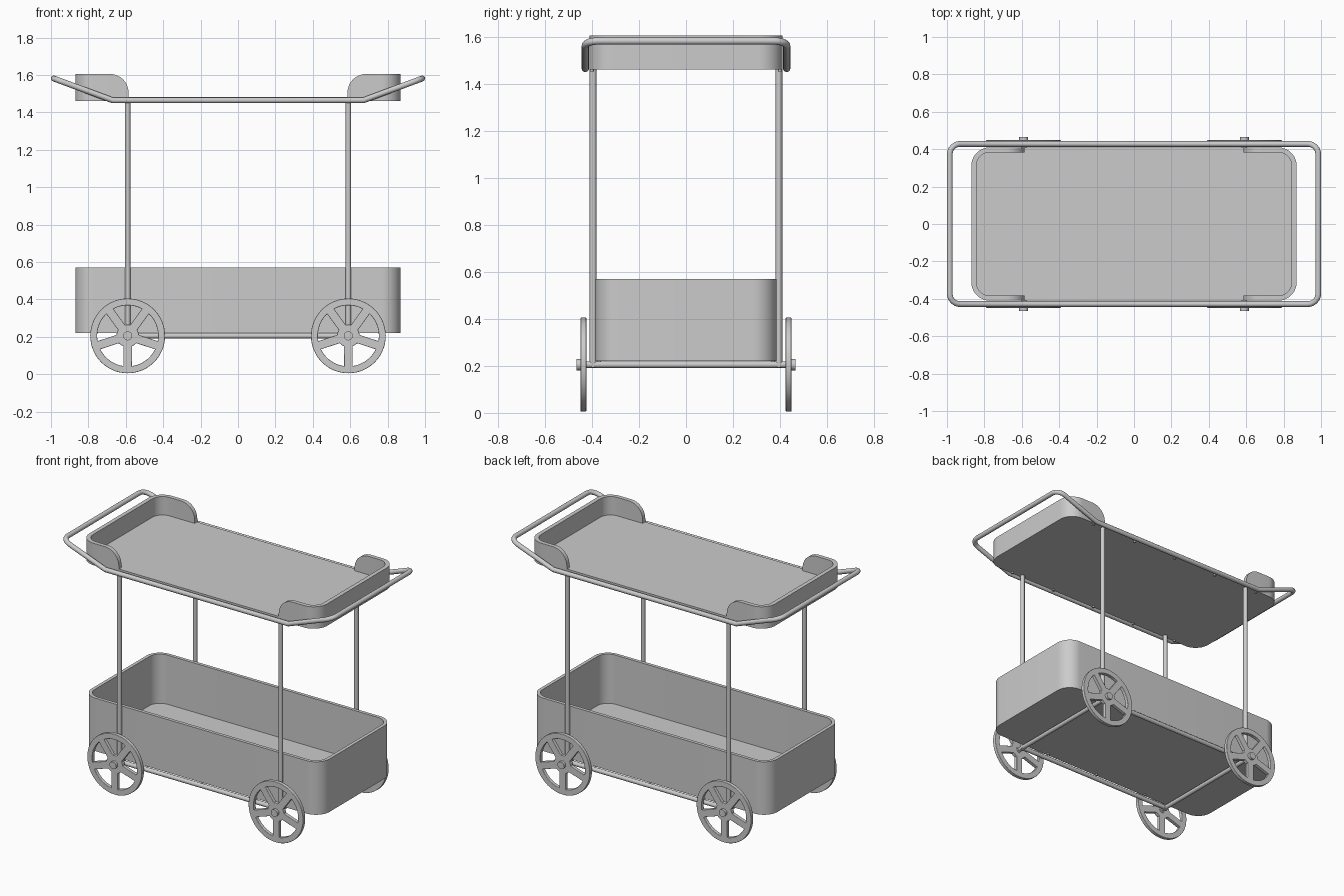
import bpy, bmesh, math
from mathutils import Vector
from math import sin, cos, pi, radians

if "Cube" in bpy.data.objects:
    bpy.data.objects.remove(bpy.data.objects["Cube"])


def finish(ob, angle=35):
    bpy.ops.object.select_all(action='DESELECT')
    bpy.context.view_layer.objects.active = ob
    ob.select_set(True)
    if ob.type == 'CURVE':
        bpy.ops.object.convert(target='MESH')
        ob = bpy.context.object
    bpy.ops.object.shade_smooth_by_angle(angle=radians(angle))
    return ob


def from_bmesh(name, bm):
    bmesh.ops.recalc_face_normals(bm, faces=bm.faces)
    me = bpy.data.meshes.new(name)
    bm.to_mesh(me)
    bm.free()
    ob = bpy.data.objects.new(name, me)
    bpy.context.collection.objects.link(ob)
    return finish(ob)


def tube(name, pts, r=0.0145, cyclic=False):
    cu = bpy.data.curves.new(name, 'CURVE')
    cu.dimensions = '3D'
    cu.bevel_depth = r
    cu.bevel_resolution = 4
    cu.use_fill_caps = True
    sp = cu.splines.new('POLY')
    sp.points.add(len(pts) - 1)
    for p, c in zip(sp.points, pts):
        p.co = (*c, 1)
    sp.use_cyclic_u = cyclic
    ob = bpy.data.objects.new(name, cu)
    bpy.context.collection.objects.link(ob)
    return finish(ob, 50)


def cylinder(name, loc, r, depth, rot=(0, 0, 0), n=24):
    bpy.ops.mesh.primitive_cylinder_add(vertices=n, radius=r, depth=depth, location=loc, rotation=rot)
    bpy.context.object.name = name
    return finish(bpy.context.object)


def corner(hx, hy, r, n=12):
    """Quarter arc at +x +y, running from the side towards the end, with normals."""
    out = []
    for i in range(n + 1):
        a = pi / 2 * (1 - i / n)
        nrm = Vector((cos(a), sin(a)))
        out.append((Vector((hx - r, hy - r)) + nrm * r, nrm))
    return out


def mirror_path(path, sx, sy):
    return [(Vector((p.x * sx, p.y * sy)), Vector((n.x * sx, n.y * sy))) for p, n in path]


def rounded_rect(hx, hy, r):
    c = corner(hx, hy, r)
    return (c + mirror_path(c, 1, -1)[::-1] + mirror_path(c, -1, -1) + mirror_path(c, -1, 1)[::-1])


def wall(name, path, t, z0, top, closed):
    """Sweep a thin upright wall along a plan path; top(x) gives its height."""
    bm = bmesh.new()
    rings = []
    for p, n in path:
        q, z1 = p - n * t, top(p.x)
        rings.append([bm.verts.new(c) for c in
                      ((p.x, p.y, z0), (p.x, p.y, z1), (q.x, q.y, z1), (q.x, q.y, z0))])
    pairs = list(zip(rings, rings[1:]))
    if closed:
        pairs.append((rings[-1], rings[0]))
    else:
        bm.faces.new(rings[0])
        bm.faces.new(rings[-1])
    for a, b in pairs:
        for i in range(4):
            j = (i + 1) % 4
            bm.faces.new((a[i], a[j], b[j], b[i]))
    return from_bmesh(name, bm)


def slab(name, hx, hy, r, z0, z1):
    bm = bmesh.new()
    f = bm.faces.new([bm.verts.new((p.x, p.y, z0)) for p, n in rounded_rect(hx, hy, r)])
    ext = bmesh.ops.extrude_face_region(bm, geom=[f], use_keep_orig=True)
    for v in ext['geom']:
        if isinstance(v, bmesh.types.BMVert):
            v.co.z = z1
    return from_bmesh(name, bm)


# Lower bin
slab("bin_floor", 0.868, 0.383, 0.1, 0.22, 0.245)
wall("bin_wall", rounded_rect(0.87, 0.385, 0.1), 0.022, 0.22, lambda x: 0.57, True)

# Upper tray with two U-shaped end guards
slab("tray_floor", 0.868, 0.408, 0.1, 1.46, 1.483)
X0, R, TOP = 0.585, 0.1, 1.605


def guard_top(x):
    d = max(0.0, X0 + R - abs(x))
    return TOP - R + math.sqrt(max(0.0, R * R - d * d))


side = [(Vector((X0 + R - R * cos(pi / 2 * i / 10), 0.41)), Vector((0, 1))) for i in range(11)]
half = side + corner(0.87, 0.41, 0.1)
guard = half + mirror_path(half, 1, -1)[::-1]
for s, label in ((1, "right"), (-1, "left")):
    wall(f"tray_guard_{label}", mirror_path(guard, s, 1), 0.027, 1.46, guard_top, False)

# Handle rail running all the way round
HX, HY, HR = 0.985, 0.428, 0.055
quarter = [(0.67, HY)] + [(HX - HR + HR * sin(pi / 2 * i / 8), HY - HR + HR * cos(pi / 2 * i / 8))
                          for i in range(9)]
loop = (quarter + [(x, -y) for x, y in quarter[::-1]]
        + [(-x, -y) for x, y in quarter] + [(-x, y) for x, y in quarter[::-1]])
tube("handle_rail", [(x, y, 1.464 + max(0, abs(x) - 0.67) * 0.371) for x, y in loop], 0.0155, True)

# Posts, bottom frame and axles
WX, PY, WZ = 0.59, 0.395, 0.205
for sy in (-1, 1):
    tube("frame_side_bar", [(-WX, sy * PY, WZ), (WX, sy * PY, WZ)])
    for sx in (-1, 1):
        tube("post", [(sx * WX, sy * PY, WZ - 0.013), (sx * WX, sy * PY, 1.465)])
    # Small fixing studs under the tray and bin
    for x in (-0.67, -0.33, 0, 0.33, 0.67):
        cylinder("tray_stud", (x, sy * 0.4, 1.457), 0.008, 0.012, n=12)
    for x in (-0.4, 0, 0.4):
        cylinder("bin_stud", (x, sy * 0.37, 0.217), 0.008, 0.012, n=12)
for sx in (-1, 1):
    tube("axle", [(sx * WX, -0.45, WZ), (sx * WX, 0.45, WZ)])


# Five-spoke wheels cut from a disc
def wheel(loc):
    cu = bpy.data.curves.new("wheel", 'CURVE')
    cu.dimensions = '2D'
    cu.fill_mode = 'BOTH'
    cu.extrude = 0.009
    cu.bevel_depth = 0.003
    cu.offset = -0.003
    shapes = [[(0.2 * cos(2 * pi * i / 64), 0.2 * sin(2 * pi * i / 64)) for i in range(64)]]
    for k in range(5):
        mid = pi / 2 + k * 2 * pi / 5
        win = []
        for r, d in ((0.163, 1), (0.06, -1)):
            h = pi / 5 - math.asin(0.023 / r)
            win += [(r * cos(mid + d * h * t / 5), r * sin(mid + d * h * t / 5)) for t in range(-5, 6)]
        shapes.append(win[::-1])
    for pts in shapes:
        sp = cu.splines.new('POLY')
        sp.points.add(len(pts) - 1)
        for p, c in zip(sp.points, pts):
            p.co = (*c, 0, 1)
        sp.use_cyclic_u = True
    ob = bpy.data.objects.new("wheel", cu)
    ob.location, ob.rotation_euler = loc, (pi / 2, 0, 0)
    bpy.context.collection.objects.link(ob)
    return finish(ob)


for sx in (-1, 1):
    for sy in (-1, 1):
        wheel((sx * WX, sy * 0.436, WZ))
        cylinder("hub_cap", (sx * WX, sy * 0.444, WZ), 0.024, 0.044, (pi / 2, 0, 0))
